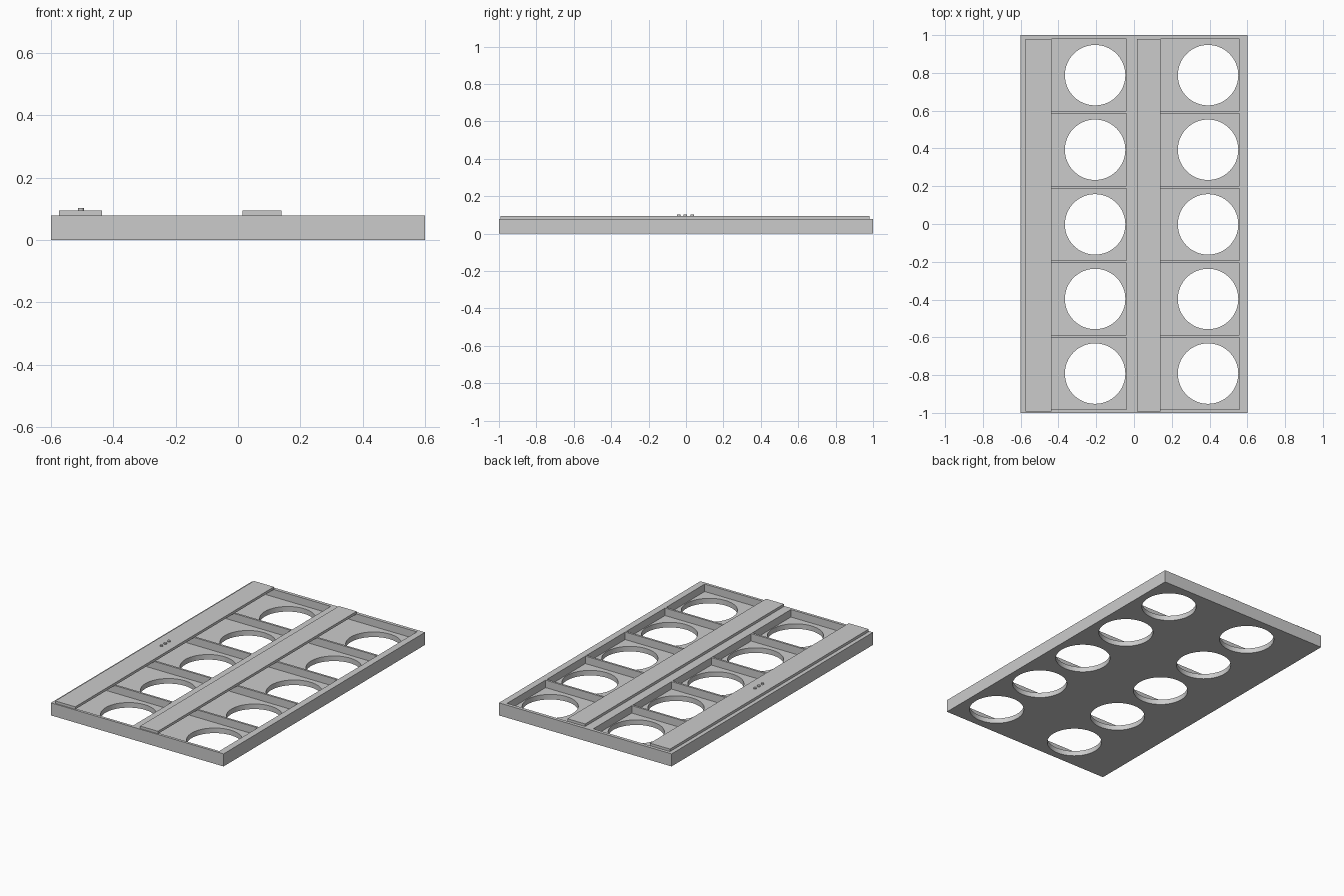
import bpy
import bmesh
from mathutils import Matrix

cube = bpy.data.objects.get("Cube")
if cube:
    bpy.data.objects.remove(cube, do_unlink=True)

# Single plain grey
grey = bpy.data.materials.new("plain grey")
grey.use_nodes = True
COLOUR = (0.6, 0.6, 0.6, 1)
grey.diffuse_color = COLOUR
grey.node_tree.nodes["Principled BSDF"].inputs["Base Color"].default_value = COLOUR


def finish(bm, name):
    mesh = bpy.data.meshes.new(name)
    bm.to_mesh(mesh)
    bm.free()
    mesh.materials.append(grey)
    obj = bpy.data.objects.new(name, mesh)
    bpy.context.collection.objects.link(obj)
    return obj


def add_box(bm, x0, x1, y0, y1, z0, z1):
    place = Matrix.Translation(((x0 + x1) / 2, (y0 + y1) / 2, (z0 + z1) / 2))
    size = Matrix.Diagonal((x1 - x0, y1 - y0, z1 - z0, 1))
    bmesh.ops.create_cube(bm, size=1, matrix=place @ size)


def add_cylinder(bm, x, y, z0, z1, radius, sides):
    bmesh.ops.create_cone(bm, cap_ends=True, segments=sides, radius1=radius,
                          radius2=radius, depth=z1 - z0,
                          matrix=Matrix.Translation((x, y, (z0 + z1) / 2)))


def box(name, *bounds):
    bm = bmesh.new()
    add_box(bm, *bounds)
    return finish(bm, name)


def cut(target, cutter):
    mod = target.modifiers.new(cutter.name, 'BOOLEAN')
    mod.operation = 'DIFFERENCE'
    mod.solver = 'EXACT'
    mod.object = cutter
    cutter.hide_render = True
    cutter.hide_set(True)


TOP, FLOOR = 0.079, 0.032
ROWS = [0.788 - 0.395 * i for i in range(5)]
# Each column: pocket left, pocket right, hole centre
COLUMNS = [(-0.56, -0.041, -0.206), (0.03, 0.558, 0.392)]

# Tray with ten pockets, each pierced by a round hole
tray = box("tray", -0.6, 0.6, -1, 1, 0, TOP)
pockets, holes = bmesh.new(), bmesh.new()
for left, right, centre in COLUMNS:
    for y in ROWS:
        add_box(pockets, left, right, y - 0.191, y + 0.191, FLOOR, TOP + 0.05)
        add_cylinder(holes, centre, y, -0.05, FLOOR + 0.02, 0.16, 64)
cut(tray, finish(pockets, "pocket_cutter"))
cut(tray, finish(holes, "hole_cutter"))

# Long cover strips bridging one side of the pockets
box("wide_cover_strip", -0.575, -0.436, -0.993, 0.98, TOP, 0.095)
box("narrow_cover_strip", 0.015, 0.139, -0.993, 0.98, TOP, 0.095)

# Three small studs on the wide strip
studs = bmesh.new()
for y in (-0.039, -0.003, 0.034):
    add_cylinder(studs, -0.504, y, 0.09, 0.102, 0.0095, 24)
finish(studs, "indicator_studs")

# Smooth round walls, sharp edges elsewhere
for obj in (tray, bpy.data.objects["indicator_studs"], bpy.data.objects["hole_cutter"]):
    bpy.ops.object.select_all(action='DESELECT')
    hidden = obj.hide_get()
    obj.hide_set(False)
    obj.select_set(True)
    bpy.context.view_layer.objects.active = obj
    if obj is tray:
        for mod in list(obj.modifiers):
            bpy.ops.object.modifier_apply(modifier=mod.name)
    bpy.ops.object.shade_smooth_by_angle()
    obj.hide_set(hidden)
